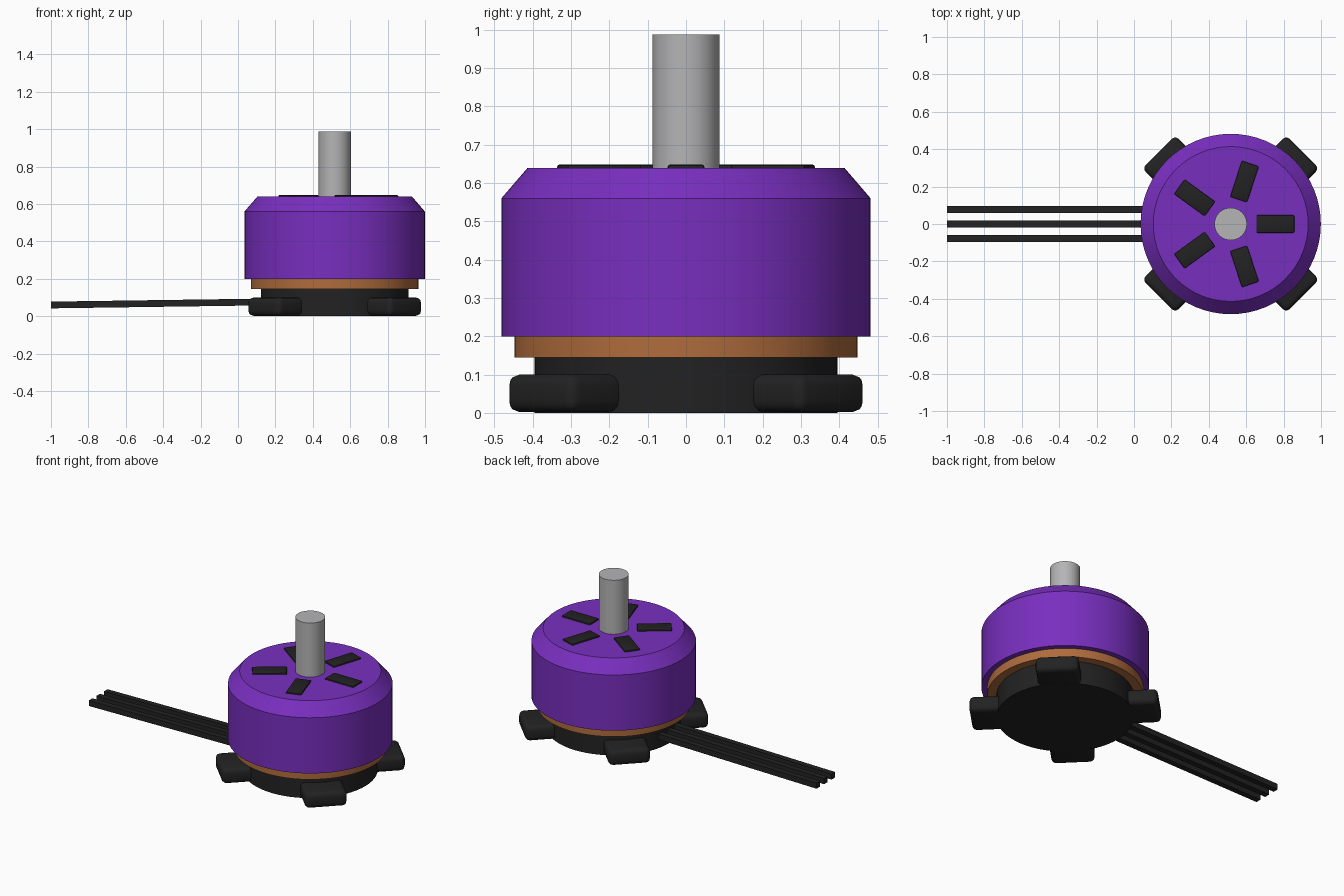
import bpy
import bmesh
from math import radians, tau, cos, sin
from mathutils import Matrix, Vector

if "Cube" in bpy.data.objects:
    bpy.data.objects.remove(bpy.data.objects["Cube"], do_unlink=True)

CENTRE = Vector((0.517, 0, 0))  # motor axis


def material(name, colour):
    mat = bpy.data.materials.new(name)
    mat.use_nodes = True
    mat.diffuse_color = (*colour, 1)
    mat.node_tree.nodes["Principled BSDF"].inputs["Base Color"].default_value = (*colour, 1)
    return mat


purple = material("anodised purple", (0.19, 0.028, 0.52))
copper = material("copper", (0.43, 0.15, 0.045))
black = material("matt black", (0.016, 0.016, 0.016))
steel = material("steel", (0.46, 0.46, 0.47))


def add_object(name, bm, mat):
    bmesh.ops.recalc_face_normals(bm, faces=bm.faces)
    mesh = bpy.data.meshes.new(name)
    bm.to_mesh(mesh)
    bm.free()
    mesh.materials.append(mat)
    obj = bpy.data.objects.new(name, mesh)
    bpy.context.collection.objects.link(obj)
    return obj


def smooth(obj):
    bpy.ops.object.select_all(action="DESELECT")
    obj.select_set(True)
    bpy.context.view_layer.objects.active = obj
    bpy.ops.object.shade_smooth_by_angle(angle=radians(30))


def turned(name, profile, mat, sides=64):
    """Solid of revolution from (radius, height) points, capped at both ends."""
    bm = bmesh.new()
    rings = [[bm.verts.new((r * cos(tau * i / sides), r * sin(tau * i / sides), z))
              for i in range(sides)] for r, z in profile]
    for low, high in zip(rings, rings[1:]):
        for i in range(sides):
            j = (i + 1) % sides
            bm.faces.new((low[i], low[j], high[j], high[i]))
    bm.faces.new(rings[0][::-1])
    bm.faces.new(rings[-1])
    obj = add_object(name, bm, mat)
    obj.location = CENTRE
    smooth(obj)


def radial_box(name, inner, outer, width, bottom, top, angle, bevel, segments):
    """Bevelled block pointing away from the motor axis."""
    bm = bmesh.new()
    size = Matrix.Diagonal((outer - inner, width, top - bottom, 1))
    place = Matrix.Translation(((inner + outer) / 2, 0, (bottom + top) / 2))
    bmesh.ops.create_cube(bm, size=1, matrix=place @ size)
    bmesh.ops.bevel(bm, geom=bm.edges[:], offset=bevel, segments=segments,
                    profile=0.5, affect="EDGES")
    obj = add_object(name, bm, black)
    obj.location = CENTRE
    obj.rotation_euler.z = angle
    smooth(obj)


# Turned motor body
turned("base", [(0.395, 0), (0.395, 0.15)], black)
turned("copper_winding_ring", [(0.448, 0.145), (0.448, 0.22)], copper)
turned("bell", [(0.482, 0.2), (0.482, 0.56), (0.414, 0.639)], purple)
turned("shaft", [(0.087, 0.6), (0.087, 0.988)], steel, 32)

# Mounting arms on the diagonals
for i in range(4):
    radial_box(f"mounting_arm_{i + 1}", 0.2, 0.545, 0.25, 0.002, 0.1,
               radians(45 + 90 * i), 0.028, 3)

# Cooling slots on top of the bell
for i in range(5):
    radial_box(f"cooling_slot_{i + 1}", 0.137, 0.34, 0.096, 0.63, 0.648,
               tau * i / 5, 0.006, 2)

# Three lead wires, drooping slightly towards the free end
for label, y in (("left", 0.077), ("middle", 0), ("right", -0.077)):
    start, end = Vector((0.2, y, 0.077)), Vector((-1, y, 0.06))
    bm = bmesh.new()
    bmesh.ops.create_cube(bm, size=1)
    for v in bm.verts:
        anchor = start if v.co.x > 0 else end
        v.co = anchor + Vector((0, v.co.y, v.co.z)) * 0.036
    add_object(f"wire_{label}", bm, black)
